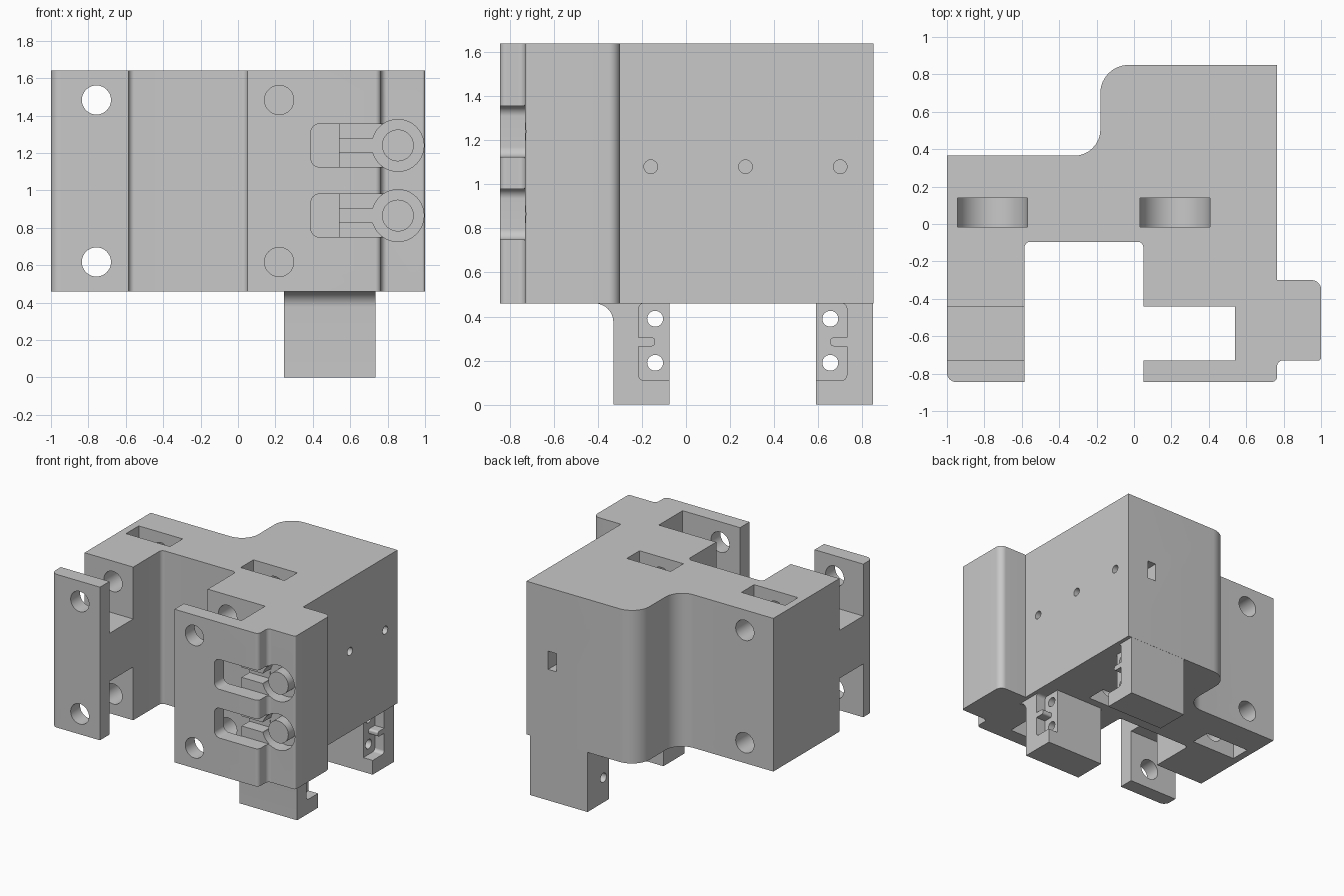
import bpy, bmesh, math
from mathutils import Vector

if "Cube" in bpy.data.objects:
    bpy.data.objects.remove(bpy.data.objects["Cube"])

grey = bpy.data.materials.new("plain grey")
grey.use_nodes = True
GREY = (0.58, 0.58, 0.58, 1)
grey.diffuse_color = GREY
grey.node_tree.nodes["Principled BSDF"].inputs["Base Color"].default_value = GREY

BOTTOM, TOP = 0.46, 1.64
MIDDLE = (BOTTOM + TOP) / 2


def rounded(points, steps=10):
    """Outline from (a, b) corners, or (a, b, radius) for rounded corners."""
    out = []
    for i, p in enumerate(points):
        c = Vector(p[:2])
        if len(p) == 2:
            out.append(c)
            continue
        u = (Vector(points[i - 1][:2]) - c).normalized()
        v = (Vector(points[(i + 1) % len(points)][:2]) - c).normalized()
        half = u.angle(v) / 2
        centre = c + (u + v).normalized() * p[2] / math.sin(half)
        start = c + u * p[2] / math.tan(half) - centre
        end = c + v * p[2] / math.tan(half) - centre
        for s in range(steps + 1):
            k = s / steps
            out.append(centre + (start * (1 - k) + end * k).normalized() * p[2])
    return out


def prism(name, outline, lo, hi, axis):
    """Closed solid from a 2D outline swept along an axis."""
    place = {"x": lambda p, h: (h, p[0], p[1]),
             "y": lambda p, h: (p[0], h, p[1]),
             "z": lambda p, h: (p[0], p[1], h)}[axis]
    bm = bmesh.new()
    low = [bm.verts.new(place(p, lo)) for p in outline]
    high = [bm.verts.new(place(p, hi)) for p in outline]
    bm.faces.new(low[::-1])
    bm.faces.new(high)
    for i in range(len(low)):
        bm.faces.new((low[i - 1], low[i], high[i], high[i - 1]))
    bmesh.ops.recalc_face_normals(bm, faces=bm.faces)
    if bm.calc_volume(signed=True) < 0:
        bmesh.ops.reverse_faces(bm, faces=bm.faces)
    mesh = bpy.data.meshes.new(name)
    bm.to_mesh(mesh)
    bm.free()
    mesh.materials.append(grey)
    obj = bpy.data.objects.new(name, mesh)
    bpy.context.collection.objects.link(obj)
    return obj


def circle(a, b, r, n=40):
    return [(a + r * math.cos(t * math.tau / n), b + r * math.sin(t * math.tau / n))
            for t in range(n)]


def rect(a0, b0, a1, b1):
    return [(a0, b0), (a1, b0), (a1, b1), (a0, b1)]


def volume(mesh):
    bm = bmesh.new()
    bm.from_mesh(mesh)
    v = bm.calc_volume()
    bm.free()
    return v


def cut(target, outline, lo, hi, axis):
    """Subtract a prism, using the first solver that gives a sound solid."""
    cutter = prism("cutter", outline, lo, hi, axis)
    cutter.hide_render = True
    mod = target.modifiers.new("cut", "BOOLEAN")
    mod.operation, mod.object = "DIFFERENCE", cutter
    before = volume(target.data)
    available = mod.bl_rna.properties["solver"].enum_items.keys()
    for solver in ("MANIFOLD", "EXACT", "FLOAT"):
        if solver not in available:
            continue
        mod.solver = solver
        bpy.context.view_layer.update()
        view = bpy.context.evaluated_depsgraph_get()
        result = bpy.data.meshes.new_from_object(target.evaluated_get(view))
        if before * .5 < volume(result) < before * .99999:
            target.data = result
            break
    target.modifiers.remove(mod)
    bpy.data.objects.remove(cutter)


# Main bracket body
body = prism("bracket_body", rounded([
    (-1, -.845, .05), (-.585, -.845), (-.585, -.095, .03), (.05, -.095, .03),
    (.05, -.44), (.54, -.44), (.54, -.73), (.05, -.73), (.05, -.845),
    (.765, -.845, .03), (.765, -.73, .03), (1, -.73, .015), (1, -.3, .05),
    (.765, -.3), (.765, .85), (-.18, .85, .15), (-.18, .365, .14), (-1, .365)]),
    BOTTOM, TOP, "z")

# Gaps above and below the bridge behind the outer plate
cut(body, rect(-1.1, 1.24, -.5, 1.8), -.73, -.44, "y")
cut(body, rect(-1.1, .3, -.5, .87), -.73, -.44, "y")

# Screw holes, each with a round-bottomed nut slot open to the top or bottom
for x, back in ((-.757, 1), (.22, .3)):
    for side in (-1, 1):
        z = MIDDLE + side * .433
        cut(body, circle(x, z, .078), -1, back, "y")
        arc = [(x + .187 * math.cos(t * math.pi / 20), z - side * .187 * math.sin(t * math.pi / 20))
               for t in range(21)]
        edge = z + side * .4
        cut(body, arc + [(x - .187, edge), (x + .187, edge)], -.015, .14, "y")

# Terminal pockets with a ring groove around a post
for z in (.865, 1.24):
    cut(body, rounded([(.39, z - .115, .045), (.85, z - .115), (.85, z + .115),
                       (.39, z + .115, .045)]), -.9, -.728, "y")
    cut(body, circle(.855, z, .139), -.9, -.63, "y")
    cut(body, rounded([(.5, z - .038), (.72, z - .038), (.8, z - .1),
                       (.8, z + .1), (.72, z + .038), (.5, z + .038)]), -.8, -.632, "y")
    prism("terminal_post", circle(.855, z, .085), -.73, -.62, "y")

# Cable channel and side holes
cut(body, rect(.51, 1.01, .58, 1.15), -.25, .9, "y")
for y in (-.16, .27, .70):
    cut(body, circle(y, 1.08, .031, 24), .55, .9, "x")

# Legs, let slightly into the body, with a recessed seat and two holes
front_leg = prism("front_leg", rounded([
    (-.075, 0), (-.33, 0), (-.33, BOTTOM, .085), (-.42, BOTTOM),
    (-.42, .47), (-.075, .47)]), .245, .735, "x")
back_leg = prism("back_leg", rect(.59, 0, .849, .47), .245, .735, "x")

for leg, edge, way in ((front_leg, -.075, -1), (back_leg, .59, 1)):
    seat = [(-.02, .11), (.14, .11, .025), (.14, .265), (.065, .265, .015),
            (.065, .305, .015), (.14, .305), (.14, BOTTOM, .025), (-.02, BOTTOM)]
    cut(leg, rounded([(edge + way * p[0],) + p[1:] for p in seat]), .655, .8, "x")
    for z in (.19, .39):
        cut(leg, circle(edge + way * .065, z, .036, 28), .1, .9, "x")

# Smooth the rounded surfaces and keep the edges sharp
for obj in bpy.context.collection.objects:
    if obj.type == "MESH" and grey.name in obj.data.materials:
        bpy.ops.object.select_all(action="DESELECT")
        obj.select_set(True)
        bpy.context.view_layer.objects.active = obj
        bpy.ops.object.shade_smooth_by_angle(angle=math.radians(30))
